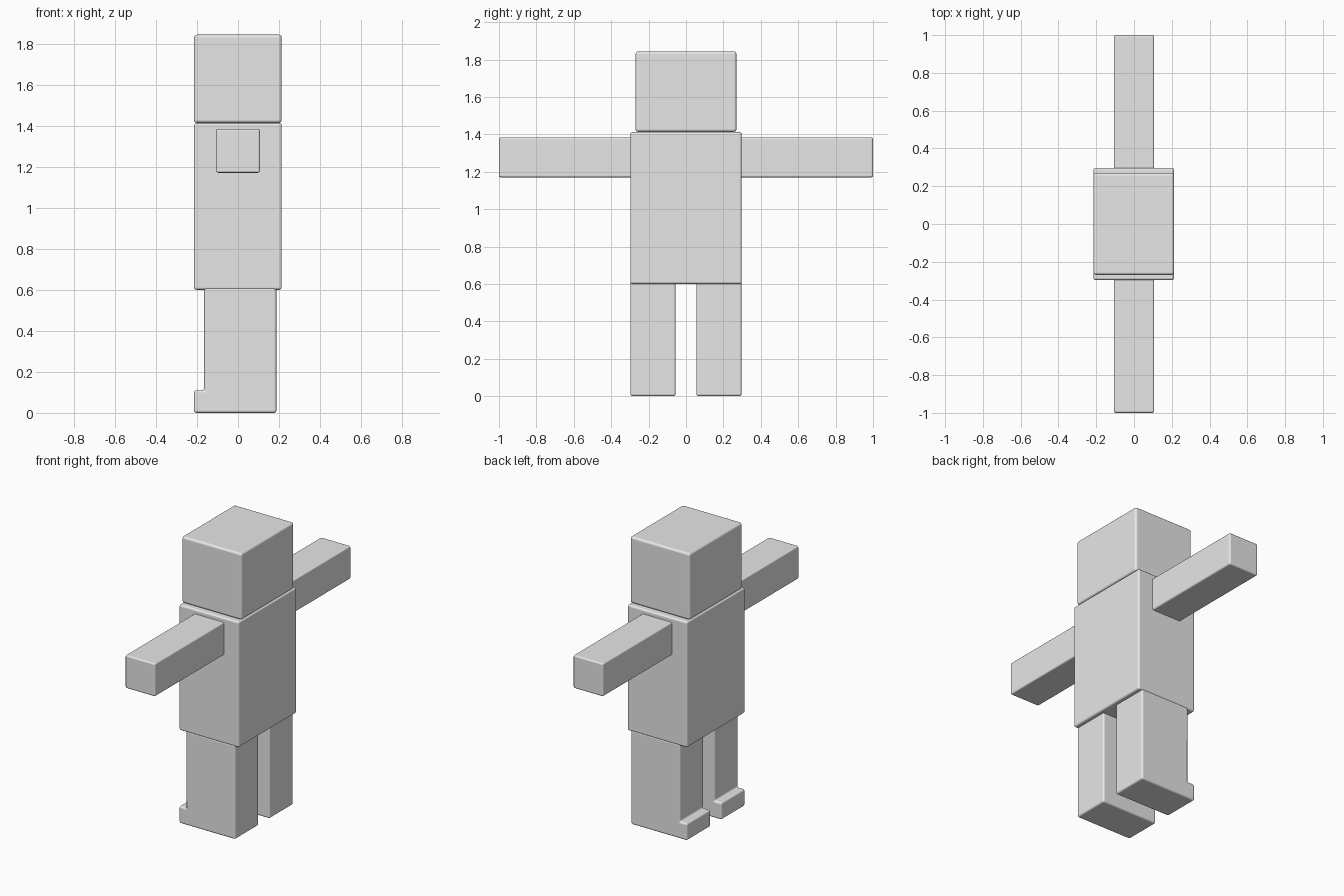
import bpy
import bmesh
import math

cube = bpy.data.objects.get("Cube")
if cube:
    bpy.data.objects.remove(cube, do_unlink=True)

# One plain grey for the whole figure
GREY = (0.8, 0.8, 0.8, 1)
grey = bpy.data.materials.new("light grey")
grey.use_nodes = True
grey.diffuse_color = GREY
grey.node_tree.nodes["Principled BSDF"].inputs["Base Color"].default_value = GREY


def extrude_profile(name, profile, y0, y1, bevel=0.012):
    """Extrude an (x, z) outline from y0 to y1 and soften its edges."""
    bm = bmesh.new()
    face = bm.faces.new([bm.verts.new((x, y0, z)) for x, z in profile])
    side = bmesh.ops.extrude_face_region(bm, geom=[face])["geom"]
    moved = [v for v in side if isinstance(v, bmesh.types.BMVert)]
    bmesh.ops.translate(bm, verts=moved, vec=(0, y1 - y0, 0))
    bmesh.ops.recalc_face_normals(bm, faces=bm.faces[:])
    mesh = bpy.data.meshes.new(name)
    bm.to_mesh(mesh)
    bm.free()
    mesh.materials.append(grey)
    obj = bpy.data.objects.new(name, mesh)
    bpy.context.collection.objects.link(obj)
    mod = obj.modifiers.new("soft edges", "BEVEL")
    mod.width = bevel
    mod.segments = 3
    mod.harden_normals = True
    bpy.ops.object.select_all(action="DESELECT")
    obj.select_set(True)
    bpy.context.view_layer.objects.active = obj
    bpy.ops.object.shade_smooth_by_angle(angle=math.radians(40))
    return obj


def box(name, x0, x1, y0, y1, z0, z1, bevel=0.012):
    outline = [(x0, z0), (x1, z0), (x1, z1), (x0, z1)]
    return extrude_profile(name, outline, y0, y1, bevel)


# Head and torso
box("head", -0.215, 0.213, -0.27, 0.27, 1.413, 1.843, 0.015)
box("torso", -0.215, 0.213, -0.297, 0.297, 0.6, 1.412)

# Leg outline with the toe stepping out towards -x
leg_outline = [(-0.215, 0), (0.187, 0), (0.187, 0.61), (-0.165, 0.61),
               (-0.165, 0.11), (-0.215, 0.11)]

# Arms and legs on both sides
for side, s in (("front", -1), ("back", 1)):
    box(side + "_arm", -0.107, 0.107, s * 0.28, s, 1.17, 1.383, 0.01)
    extrude_profile(side + "_leg", leg_outline, s * 0.055, s * 0.297)
